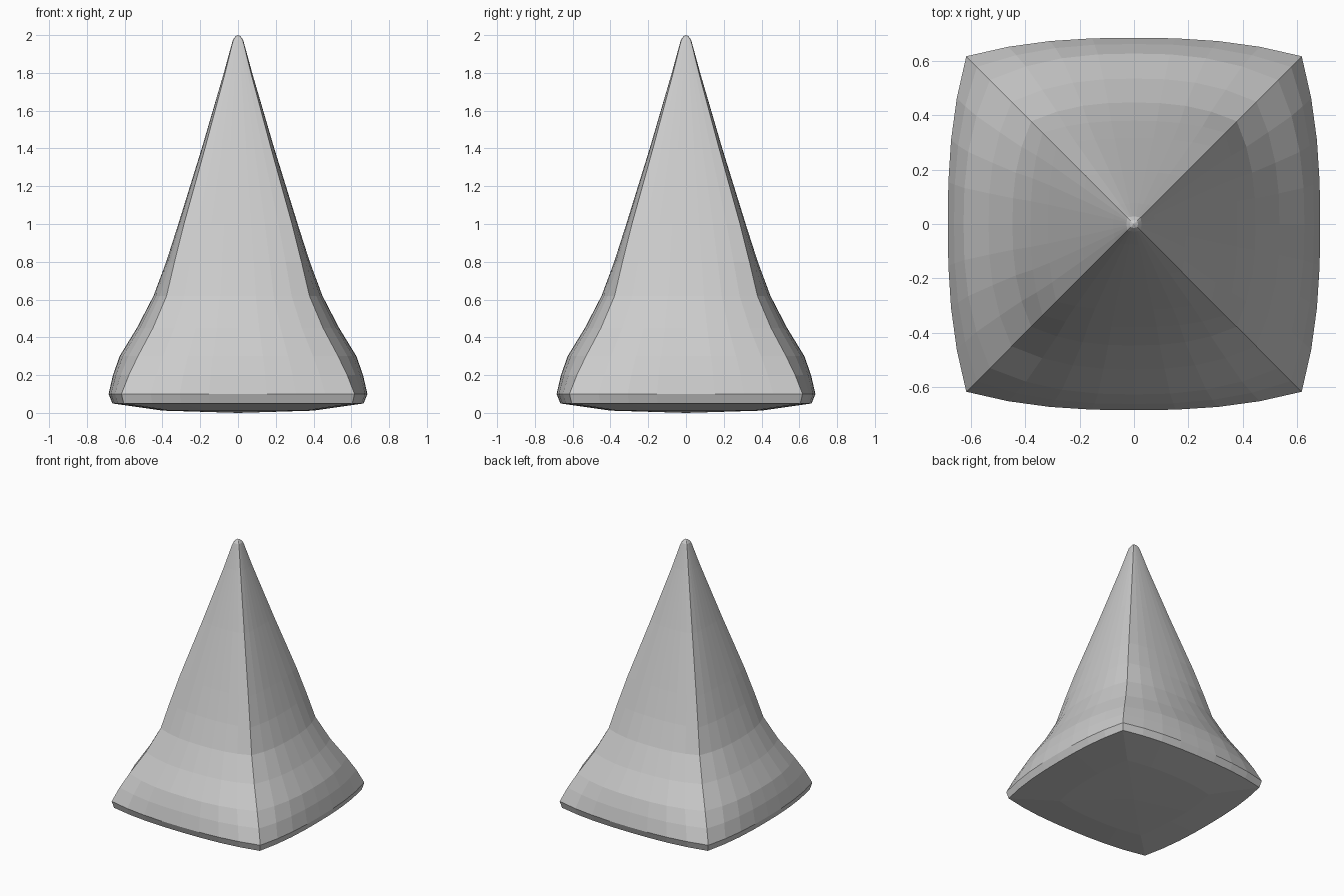
import bpy, bmesh
from mathutils import Matrix, Vector

cube = bpy.data.objects.get("Cube")
if cube:
    bpy.data.objects.remove(cube, do_unlink=True)

grey = bpy.data.materials.new("light_grey")
grey.use_nodes = True
grey.diffuse_color = (0.6, 0.6, 0.6, 1)
grey.node_tree.nodes["Principled BSDF"].inputs["Base Color"].default_value = (0.6, 0.6, 0.6, 1)

# Profile: height, half width at mid side, half width at corner
PROFILE = [
    (0.012, 0.40, 0.36), (0.05, 0.665, 0.605), (0.10, 0.685, 0.617),
    (0.20, 0.662, 0.578), (0.30, 0.627, 0.53), (0.45, 0.535, 0.45),
    (0.62, 0.447, 0.378), (0.80, 0.380, 0.336), (1.0, 0.316, 0.286),
    (1.4, 0.192, 0.175), (1.8, 0.075, 0.068), (1.95, 0.034, 0.031),
    (1.975, 0.027, 0.024), (1.993, 0.014, 0.012),
]
SEGMENTS = 8


def ring(bm, z, mid, corner):
    """Square section with four bowed sides."""
    verts = []
    for side in range(4):
        turn = Matrix.Rotation(side * 1.5707963, 3, 'Z')
        for i in range(SEGMENTS):
            t = 2 * i / SEGMENTS - 1
            out = corner + (mid - corner) * (1 - abs(t) ** 2.5)
            verts.append(bm.verts.new(turn @ Vector((t * corner, -out, z))))
    return verts


# Bowed pyramid body with flared skirt, domed base and rounded tip
bm = bmesh.new()
rings = [ring(bm, *row) for row in PROFILE]
n = len(rings[0])
for low, high in zip(rings, rings[1:]):
    for i in range(n):
        j = (i + 1) % n
        bm.faces.new((low[i], low[j], high[j], high[i]))
base = bm.verts.new((0, 0, 0))
tip = bm.verts.new((0, 0, 2))
for i in range(n):
    j = (i + 1) % n
    bm.faces.new((rings[0][j], rings[0][i], base))
    bm.faces.new((rings[-1][i], rings[-1][j], tip))
bmesh.ops.recalc_face_normals(bm, faces=bm.faces)

mesh = bpy.data.meshes.new("spire_body")
bm.to_mesh(mesh)
bm.free()
mesh.materials.append(grey)
body = bpy.data.objects.new("spire_body", mesh)
bpy.context.collection.objects.link(body)
